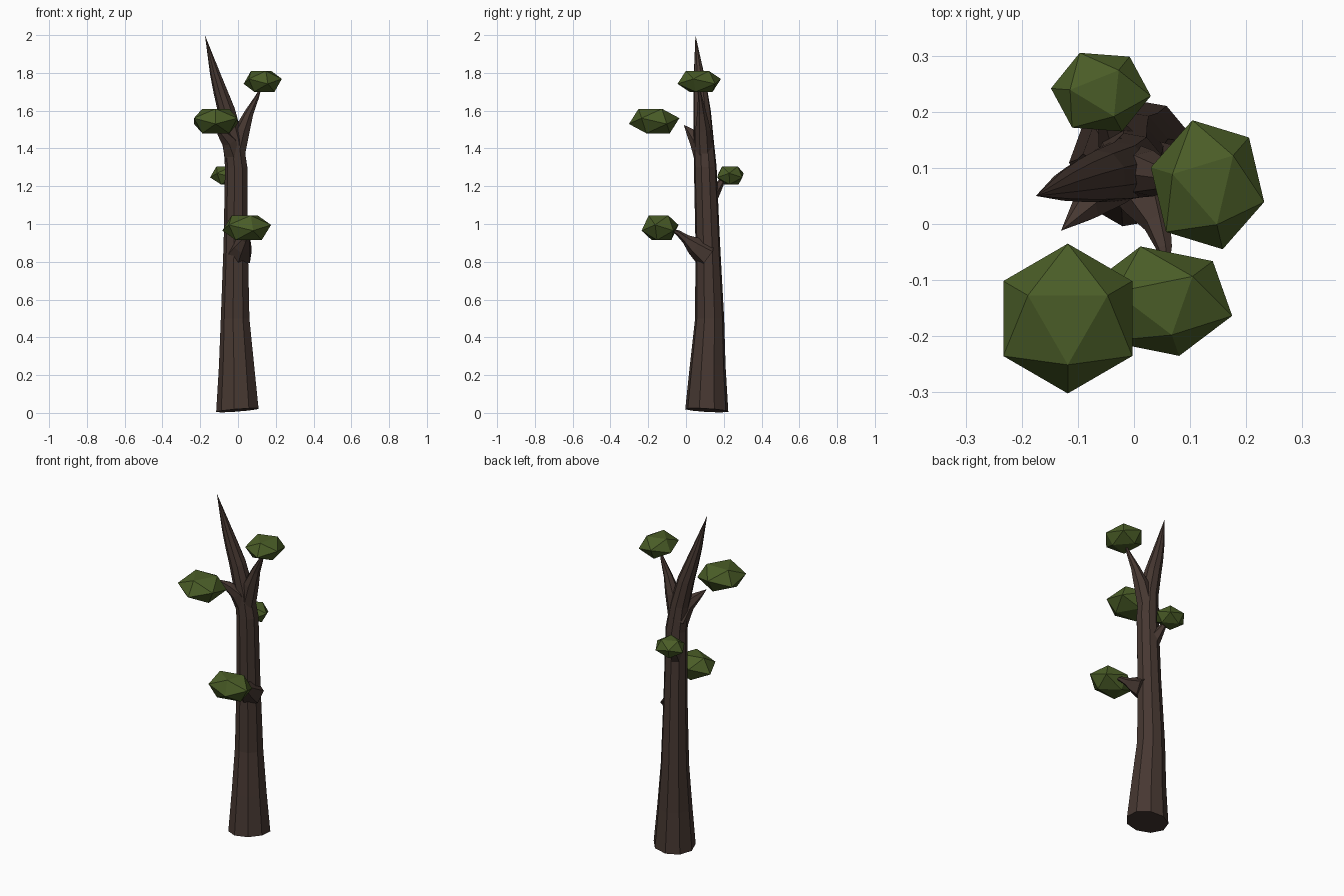
import bpy
import bmesh
import math
from mathutils import Vector, Matrix

cube = bpy.data.objects.get("Cube")
if cube:
    bpy.data.objects.remove(cube, do_unlink=True)


def make_material(name, color):
    mat = bpy.data.materials.new(name)
    mat.use_nodes = True
    mat.diffuse_color = color
    mat.node_tree.nodes["Principled BSDF"].inputs["Base Color"].default_value = color
    return mat


bark = make_material("dark brown bark", (0.062, 0.039, 0.031, 1))
leaf = make_material("moss green leaf", (0.068, 0.108, 0.02, 1))
UP = Vector((0, 0, 1))


def finish(name, bm, mat):
    bmesh.ops.recalc_face_normals(bm, faces=bm.faces)
    mesh = bpy.data.meshes.new(name)
    bm.to_mesh(mesh)
    bm.free()
    mesh.materials.append(mat)
    obj = bpy.data.objects.new(name, mesh)
    bpy.context.collection.objects.link(obj)
    return obj


def tapered_limb(name, stations, sides, base_axis=None):
    """Faceted limb through (x, y, z, radius) stations; the last one is a point."""
    bm = bmesh.new()
    points = [Vector(s[:3]) for s in stations]
    rings = []
    for i, station in enumerate(stations[:-1]):
        axis = points[i + 1] - points[max(i - 1, 0)]
        if i == 0 and base_axis:
            axis = Vector(base_axis)
        turn = UP.rotation_difference(axis.normalized())
        ring = []
        for k in range(sides):
            a = math.tau * (k + 0.5) / sides
            offset = Vector((math.cos(a), math.sin(a), 0)) * station[3]
            ring.append(bm.verts.new(points[i] + turn @ offset))
        rings.append(ring)
    tip = bm.verts.new(points[-1])
    bm.faces.new(rings[0])
    for k in range(sides):
        n = (k + 1) % sides
        for low, high in zip(rings, rings[1:]):
            bm.faces.new((low[k], low[n], high[n], high[k]))
        bm.faces.new((rings[-1][k], rings[-1][n], tip))
    return finish(name, bm, bark)


def leaf_clump(name, low, high, spin):
    """Twenty-sided clump lying on a face, stretched to fill a box."""
    bm = bmesh.new()
    bmesh.ops.create_icosphere(bm, subdivisions=1, radius=1)
    bm.faces.ensure_lookup_table()
    face = bm.faces[0]
    level = face.normal.rotation_difference(UP).to_matrix()
    corner = level @ face.verts[0].co
    turn = Matrix.Rotation(math.radians(spin) - math.atan2(corner.y, corner.x), 3, 'Z')
    bmesh.ops.transform(bm, matrix=(turn @ level).to_4x4(), verts=bm.verts)
    for axis in range(3):
        values = [v.co[axis] for v in bm.verts]
        start, span = min(values), max(values) - min(values)
        for v in bm.verts:
            v.co[axis] = low[axis] + (v.co[axis] - start) / span * (high[axis] - low[axis])
    return finish(name, bm, leaf)


# Trunk, flared at the foot and leaning into a bare spike
tapered_limb("trunk", [
    (0, .11, .014, .116), (-.005, .115, .25, .096), (-.013, .125, .5, .078),
    (-.01, .115, .9, .066), (-.008, .102, 1.3, .061), (-.025, .093, 1.45, .054),
    (-.06, .085, 1.6, .047), (-.092, .077, 1.7, .038), (-.122, .068, 1.8, .027),
    (-.175, .05, 2, 0)], 9, (-.08, .06, 1))

# Branches, each widening where it joins the trunk
tapered_limb("upper_left_branch", [
    (-.01, .095, 1.36, .05), (.025, .09, 1.5, .042), (.06, .083, 1.59, .025),
    (.1, .075, 1.67, .012), (.13, .07, 1.74, 0)], 7)
tapered_limb("upper_right_branch", [
    (-.02, .1, 1.36, .06), (-.05, .06, 1.44, .042), (-.085, .03, 1.48, .028),
    (-.13, -.012, 1.525, 0)], 6)
tapered_limb("front_branch", [
    (.005, .11, .84, .075), (.025, .045, .885, .05), (.042, 0, .92, .025),
    (.055, -.045, .955, .014), (.06, -.09, .975, 0)], 6)
tapered_limb("back_branch", [
    (-.015, .11, 1.12, .05), (-.035, .155, 1.18, .032), (-.05, .19, 1.225, .016),
    (-.06, .22, 1.255, 0)], 6)

# Leaf clumps at the branch ends
leaf_clump("upper_left_leaves", (.03, -.045, 1.7), (.232, .185, 1.81), 45)
leaf_clump("upper_right_leaves", (-.233, -.302, 1.48), (-.003, -.035, 1.61), 30)
leaf_clump("front_leaves", (-.083, -.235, .915), (.175, -.04, 1.045), 45)
leaf_clump("back_leaves", (-.148, .165, 1.21), (.03, .305, 1.305), 55)
